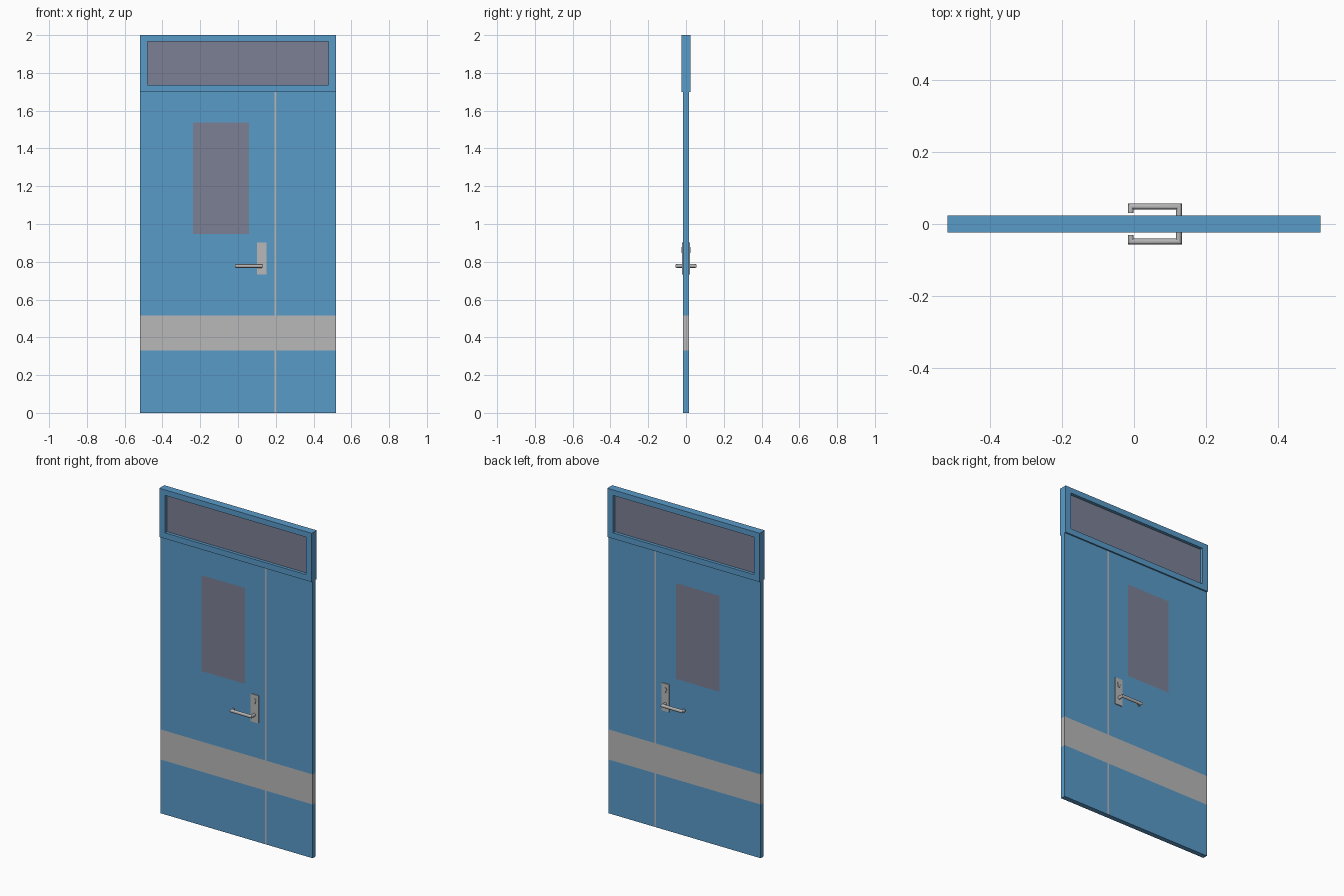
import bpy, bmesh, math
from mathutils import Vector

if "Cube" in bpy.data.objects:
    bpy.data.objects.remove(bpy.data.objects["Cube"])


def material(name, rgb):
    m = bpy.data.materials.new(name)
    m.diffuse_color = (*rgb, 1)
    m.use_nodes = True
    m.node_tree.nodes["Principled BSDF"].inputs["Base Color"].default_value = m.diffuse_color
    return m


BLUE = material("blue_paint", (0.102, 0.328, 0.584))
GREY = material("light_grey_metal", (0.479, 0.479, 0.479))
GLASS = material("grey_glass", (0.202, 0.216, 0.296))


def finish(name, bm, mats):
    bmesh.ops.recalc_face_normals(bm, faces=bm.faces[:])
    me = bpy.data.meshes.new(name)
    bm.to_mesh(me)
    bm.free()
    ob = bpy.data.objects.new(name, me)
    bpy.context.collection.objects.link(ob)
    for m in mats:
        me.materials.append(m)
    return ob


def add_box(bm, lo, hi):
    lo, hi = Vector(lo), Vector(hi)
    vs = bmesh.ops.create_cube(bm, size=1)["verts"]
    for v in vs:
        v.co = (lo + hi) / 2 + v.co * (hi - lo)


def box(name, lo, hi, mat):
    bm = bmesh.new()
    add_box(bm, lo, hi)
    return finish(name, bm, [mat])


W, H, DOOR_T, FRAME_T = 0.518, 1.70, 0.015, 0.024

# Door slab: cut along stripe, window and seam lines, then coloured by position
bm = bmesh.new()
add_box(bm, (-W, -DOOR_T, 0), (W, DOOR_T, H))
cuts = [((x, 0, 0), (1, 0, 0)) for x in (-0.238, 0.057, 0.194, 0.204)]
cuts += [((0, 0, z), (0, 0, 1)) for z in (0.33, 0.515, 0.948, 1.537)]
for co, no in cuts:
    bmesh.ops.bisect_plane(bm, geom=bm.verts[:] + bm.edges[:] + bm.faces[:],
                           plane_co=co, plane_no=no)
bm.normal_update()
for f in bm.faces:
    c = f.calc_center_median()
    facing = abs(f.normal.y) > 0.5
    if 0.33 < c.z < 0.515 or (facing and 0.194 < c.x < 0.204):
        f.material_index = 1
    elif facing and -0.238 < c.x < 0.057 and 0.948 < c.z < 1.537:
        f.material_index = 2
finish("door_panel", bm, [BLUE, GREY, GLASS])

# Transom frame: outer and inner rectangles joined into a ring
bm = bmesh.new()
rings = []
for y in (-FRAME_T, FRAME_T):
    for x, z0, z1 in ((W, H, 2.0), (0.479, 1.736, 1.966)):
        rings.append([bm.verts.new(p) for p in
                      ((-x, y, z0), (x, y, z0), (x, y, z1), (-x, y, z1))])
for a, b in ((0, 1), (2, 3), (0, 2), (1, 3)):
    for i in range(4):
        j = (i + 1) % 4
        bm.faces.new((rings[a][i], rings[a][j], rings[b][j], rings[b][i]))
finish("transom_frame", bm, [BLUE])
box("transom_glass", (-0.479, -0.005, 1.736), (0.479, 0.005, 1.966), GLASS)


def lever(name, s):
    # Round bar swept along a mitred U-shaped path
    path = [Vector(p) for p in ((0.125, 0.014), (0.125, 0.049),
                                (-0.009, 0.049), (-0.009, 0.030))]
    n, bm, rings = 16, bmesh.new(), []
    for i, p in enumerate(path):
        d0 = (p - path[max(i - 1, 0)]) if i else path[1] - p
        d1 = (path[i + 1] - p) if i < 3 else d0
        t = (d0.normalized() + d1.normalized()).normalized()
        side = Vector((-t.y, t.x)) / t.dot(d0.normalized())
        ring = []
        for k in range(n):
            a = 2 * math.pi * k / n
            q = p + side * 0.008 * math.cos(a)
            ring.append(bm.verts.new((q.x, s * q.y, 0.778 + 0.010 * math.sin(a))))
        rings.append(ring)
    for a, b in zip(rings, rings[1:]):
        for k in range(n):
            j = (k + 1) % n
            bm.faces.new((a[k], a[j], b[j], b[k]))
    bm.faces.new(rings[0])
    bm.faces.new(rings[-1])
    smooth(finish(name, bm, [GREY]))


def lock(name, s):
    # Keyhole barrel: round top with a narrow lower body
    bm, n = bmesh.new(), 20
    outline = [(0.011 * math.cos(a), 0.011 * math.sin(a)) for a in
               (math.radians(-60 + 300 * k / n) for k in range(n + 1))]
    outline += [(-0.0055, -0.022), (0.0055, -0.022)]
    f = bm.faces.new([bm.verts.new((0.127 + x, s * 0.015, 0.868 + z)) for x, z in outline])
    ext = bmesh.ops.extrude_face_region(bm, geom=[f])["geom"]
    for v in ext:
        if isinstance(v, bmesh.types.BMVert):
            v.co.y = s * 0.0235
    smooth(finish(name, bm, [GREY]))


def smooth(ob):
    bpy.ops.object.select_all(action="DESELECT")
    ob.select_set(True)
    bpy.context.view_layer.objects.active = ob
    bpy.ops.object.shade_smooth_by_angle(angle=math.radians(35))


# Handle hardware on both faces of the door
for label, s in (("front", -1), ("back", 1)):
    y0, y1 = sorted((s * 0.014, s * 0.020))
    box(label + "_handle_plate", (0.100, y0, 0.732), (0.152, y1, 0.902), GREY)
    lever(label + "_lever", s)
    lock(label + "_lock", s)
